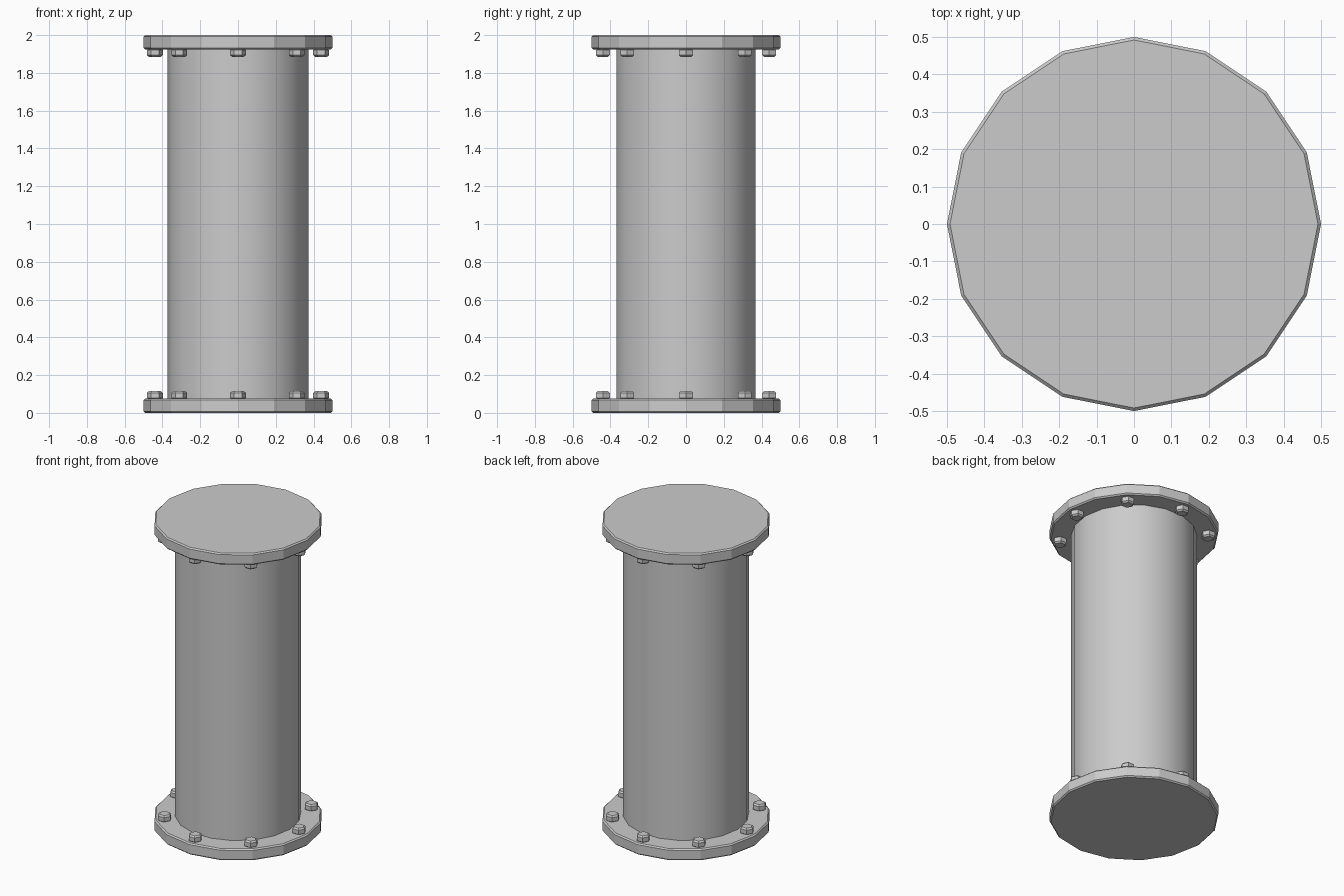
import bpy, math

if "Cube" in bpy.data.objects:
    bpy.data.objects.remove(bpy.data.objects["Cube"])

def prism(name, sides, radius, z0, z1, x=0, y=0, rot=0, bevel=0):
    """Upright n-sided prism with a vertex on +x when rot is 0."""
    bpy.ops.mesh.primitive_cylinder_add(vertices=sides, radius=radius, depth=z1 - z0,
                                        location=(x, y, (z0 + z1) / 2))
    ob = bpy.context.object
    ob.name = name
    # default cylinder has its first vertex on +y
    ob.rotation_euler.z = rot - math.pi / 2
    if bevel:
        m = ob.modifiers.new("bevel", 'BEVEL')
        m.width = bevel
        m.segments = 1
        m.limit_method = 'ANGLE'
        m.angle_limit = math.radians(70)
    return ob

# pipe body
prism("pipe", 18, 0.373, 0.04, 1.96)
bpy.ops.object.shade_smooth_by_angle(angle=math.radians(30))

# end flanges, each with a ring of eight bolts on the inner face
for end, z0, z1, b0, b1 in (("bottom", 0, 0.075, 0.07, 0.115),
                            ("top", 1.925, 2, 1.885, 1.93)):
    prism(end + "_flange", 16, 0.5, z0, z1, bevel=0.008)
    for i in range(8):
        a = i * math.pi / 4
        prism(f"{end}_bolt_{i + 1}", 6, 0.042, b0, b1,
              0.44 * math.cos(a), 0.44 * math.sin(a), bevel=0.009)
